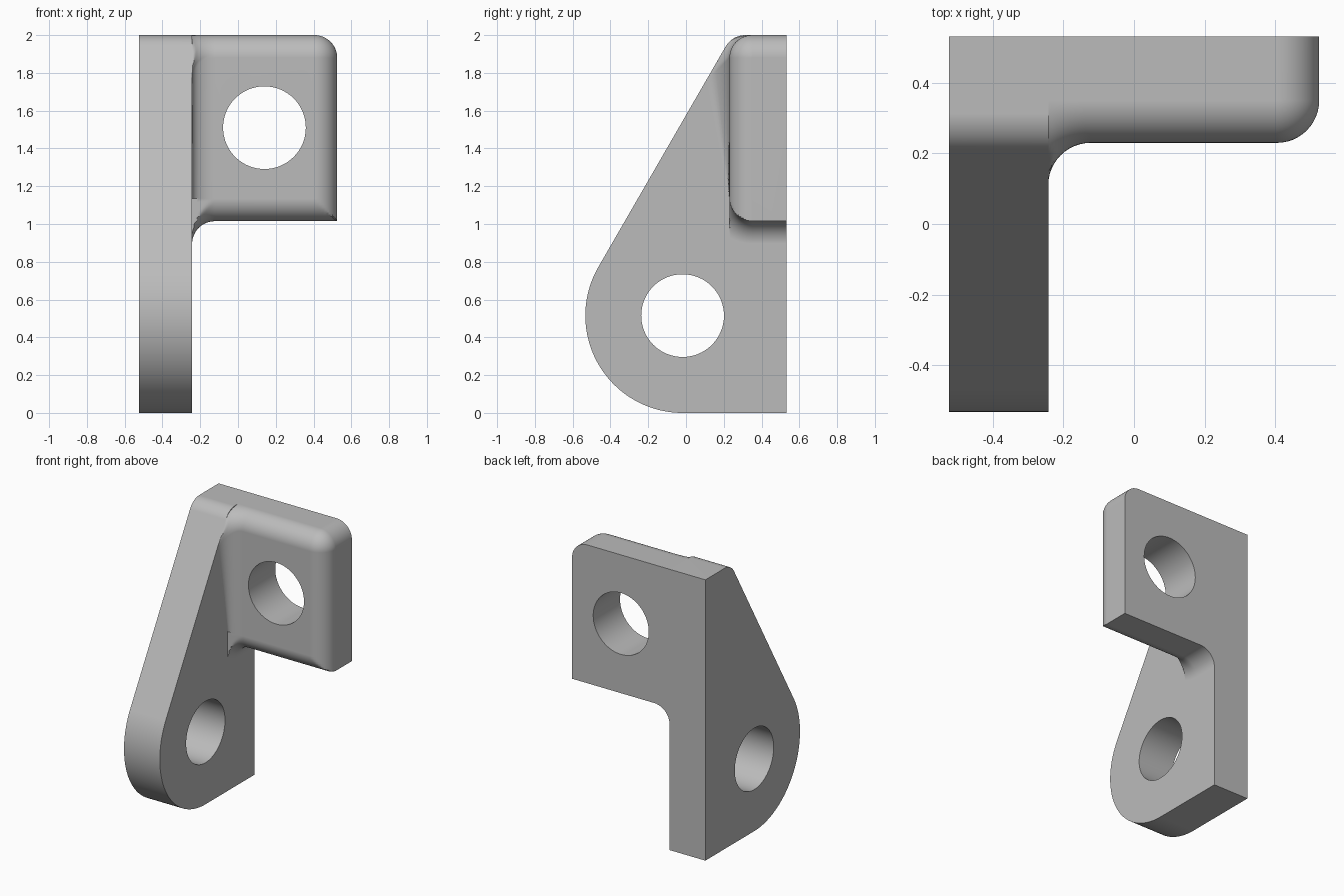
import bpy, bmesh
from math import sin, cos, pi, sqrt, radians

cube = bpy.data.objects.get("Cube")
if cube:
    bpy.data.objects.remove(cube)

LEFT, INNER, RIGHT = -0.525, -0.243, 0.525     # plate and flange limits in x
FRONT, BACK = 0.23, 0.532                      # flange limits in y
BOTTOM, TOP = 1.015, 2.0                       # flange limits in z
R = 0.12                                       # every edge round
N = 12                                         # steps per quarter round
EYE_Y, EYE_Z, EYE_R = -0.018, 0.515, 0.515     # rounded lower end of the plate
HOLE_R = 0.219

# Sloping front edge, tangent to the rounded end
SLOPE = sqrt(3)
TAN_Y, TAN_Z = EYE_Y - EYE_R * cos(pi / 6), EYE_Z + EYE_R * sin(pi / 6)
ROUND_Y = TAN_Y + (TOP - TAN_Z) / SLOPE + R / SLOPE
ROUND_Z = TOP - R


def arc(cy, cz, r, a0, a1, n):
    return [(cy + r * cos(a0 + (a1 - a0) * i / n),
             cz + r * sin(a0 + (a1 - a0) * i / n)) for i in range(n + 1)]


def plate_front(z):
    """y of the plate's front edge at height z, in the upper half."""
    if z > ROUND_Z + R / 2:
        return ROUND_Y - sqrt(max(0, R * R - (z - ROUND_Z) ** 2))
    return TAN_Y + (z - TAN_Z) / SLOPE


def loft(name, sections):
    """Skin a list of (x, [(y, z), ...]) sections and cap both ends."""
    bm = bmesh.new()
    rings = [[bm.verts.new((x, y, z)) for y, z in pts] for x, pts in sections]
    count = len(rings[0])
    for a, b in zip(rings, rings[1:]):
        for i in range(count):
            j = (i + 1) % count
            bm.faces.new((a[i], a[j], b[j], b[i]))
    bm.faces.new(rings[0])
    bm.faces.new(rings[-1])
    bmesh.ops.remove_doubles(bm, verts=bm.verts, dist=1e-5)
    bmesh.ops.recalc_face_normals(bm, faces=bm.faces)
    mesh = bpy.data.meshes.new(name)
    bm.to_mesh(mesh)
    bm.free()
    obj = bpy.data.objects.new(name, mesh)
    bpy.context.collection.objects.link(obj)
    return obj


def flange_section(grow, shrink):
    """Outline grown into the plate fillet, or shrunk into the end round."""
    cy, cz = FRONT + R, BOTTOM + R
    low = arc(cy, cz, R + grow, -pi / 2, -pi, N)
    low = [(max(y, FRONT + shrink), z) for y, z in low]
    r = R + grow - shrink
    high = arc(cy, TOP - R - grow, r, pi, pi / 2, N)
    if grow:
        high = [(max(y, plate_front(z)), z) for y, z in high]
    return [(BACK, BOTTOM - grow)] + low + high + [(BACK, TOP - shrink)]


def cut(obj, location, rotation):
    bpy.ops.mesh.primitive_cylinder_add(vertices=64, radius=HOLE_R, depth=1,
                                        location=location, rotation=rotation)
    cutter = bpy.context.object
    cutter.name = "hole_cutter"
    combine(obj, cutter, 'DIFFERENCE')


def combine(obj, other, operation):
    mod = obj.modifiers.new(operation.title(), 'BOOLEAN')
    mod.operation, mod.object, mod.solver = operation, other, 'EXACT'
    bpy.ops.object.select_all(action='DESELECT')
    bpy.context.view_layer.objects.active = obj
    obj.select_set(True)
    bpy.ops.object.modifier_apply(modifier=mod.name)
    bpy.data.objects.remove(other)


# Side plate: rounded eye, sloping front, rounded top corner
outline = [(BACK, 0)] + arc(EYE_Y, EYE_Z, EYE_R, -pi / 2, -pi * 7 / 6, 48)
outline += arc(ROUND_Y, ROUND_Z, R, pi * 5 / 6, pi / 2, N) + [(BACK, TOP)]
bracket = loft("bracket", [(LEFT, outline), (INNER, outline)])

# Flange: concave fillet at the plate, convex rounds at the free end
steps = [pi / 2 * i / N for i in range(N + 1)]
sections = [(INNER + R * (1 - cos(a)), flange_section(R * (1 - sin(a)), 0))
            for a in steps]
sections += [(RIGHT - R + R * sin(a), flange_section(0, R * (1 - cos(a))))
             for a in steps]
flange = loft("flange", sections)

# Join the flange and drill both bolt holes
combine(bracket, flange, 'UNION')
cut(bracket, (-0.5, EYE_Y, EYE_Z), (0, pi / 2, 0))
cut(bracket, (0.14, 0.4, 1.51), (pi / 2, 0, 0))

# Plain grey metal
grey = bpy.data.materials.new("grey_metal")
grey.use_nodes = True
colour = (0.5, 0.5, 0.5, 1)
grey.diffuse_color = colour
grey.node_tree.nodes["Principled BSDF"].inputs["Base Color"].default_value = colour
bracket.data.materials.clear()
bracket.data.materials.append(grey)

# Smooth rounds with crisp edges and flat faces
bpy.ops.object.shade_smooth_by_angle(angle=radians(25))
normals = bracket.modifiers.new("Flat faces", 'WEIGHTED_NORMAL')
normals.keep_sharp = True
